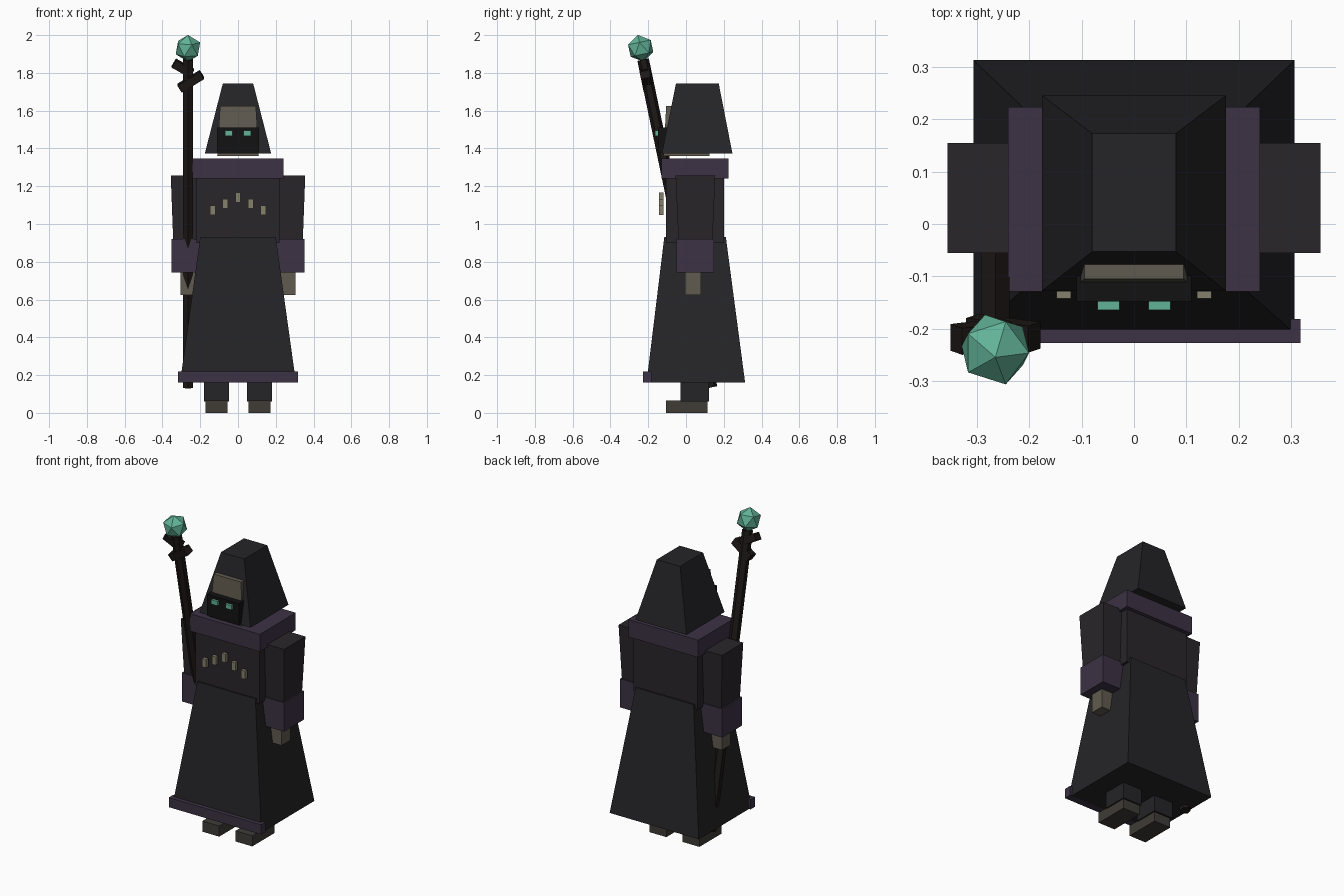
import bpy, bmesh, math
from mathutils import Matrix, Vector

if "Cube" in bpy.data.objects:
    bpy.data.objects.remove(bpy.data.objects["Cube"])


def mat(name, r, g, b):
    m = bpy.data.materials.new(name)
    m.diffuse_color = (r, g, b, 1)
    m.use_nodes = True
    m.node_tree.nodes["Principled BSDF"].inputs["Base Color"].default_value = m.diffuse_color
    return m


ROBE = mat("robe_cloth", 0.018, 0.018, 0.021)
BODY = mat("tunic_cloth", 0.022, 0.019, 0.023)
TRIM = mat("purple_trim", 0.045, 0.032, 0.058)
BONE = mat("bone", 0.12, 0.105, 0.08)
CHARM = mat("pale_charm", 0.24, 0.22, 0.15)
SHADOW = mat("shadow", 0.006, 0.006, 0.007)
WOOD = mat("dark_wood", 0.012, 0.009, 0.008)
GLOW = mat("green_glow", 0.12, 0.45, 0.31)
BOOT = mat("boot", 0.05, 0.045, 0.038)


def finish(name, bm, material):
    bmesh.ops.recalc_face_normals(bm, faces=bm.faces)
    me = bpy.data.meshes.new(name)
    bm.to_mesh(me)
    bm.free()
    me.materials.append(material)
    ob = bpy.data.objects.new(name, me)
    bpy.context.collection.objects.link(ob)
    return ob


def frustum(name, bottom, top, z0, z1, material):
    """Four-sided block; bottom and top are (x0, x1, y0, y1)."""
    bm = bmesh.new()
    rings = []
    for (x0, x1, y0, y1), z in ((bottom, z0), (top, z1)):
        rings.append([bm.verts.new((x, y, z)) for x, y in
                      ((x0, y0), (x1, y0), (x1, y1), (x0, y1))])
    a, b = rings
    bm.faces.new(a[::-1])
    bm.faces.new(b)
    for i in range(4):
        j = (i + 1) % 4
        bm.faces.new((a[i], a[j], b[j], b[i]))
    return finish(name, bm, material)


def box(name, x0, x1, y0, y1, z0, z1, material):
    return frustum(name, (x0, x1, y0, y1), (x0, x1, y0, y1), z0, z1, material)


def around(cx, cy, hx, hy):
    return (cx - hx, cx + hx, cy - hy, cy + hy)


# Robe, torso and trims
frustum("robe_skirt", around(0, 0.052, 0.307, 0.261), around(0, 0.048, 0.2, 0.163), 0.16, 0.93, ROBE)
box("hem_trim", -0.318, 0.318, -0.227, -0.182, 0.16, 0.22, TRIM)
box("torso", -0.22, 0.22, -0.105, 0.2, 0.90, 1.27, BODY)
box("collar", -0.241, 0.241, -0.129, 0.224, 1.24, 1.348, TRIM)

# Head, hood and face
frustum("head", around(0, 0.003, 0.11, 0.122), around(0, 0.003, 0.095, 0.108), 1.36, 1.625, BONE)
frustum("hood", around(0, 0.059, 0.176, 0.187), around(0, 0.06, 0.08, 0.113), 1.372, 1.745, ROBE)
box("face_shadow", -0.11, 0.11, -0.148, -0.09, 1.378, 1.512, SHADOW)

# Chest charms in an arch
for i in range(-2, 3):
    x, z = i * 0.067, 1.141 - abs(i) * 0.034
    box("chest_charm", x - 0.014, x + 0.014, -0.142, -0.12, z - 0.026, z + 0.026, CHARM)

# Paired parts
for s in (-1, 1):
    box("eye", s * 0.049 - 0.021, s * 0.049 + 0.021, -0.164, -0.145, 1.467, 1.494, GLOW)
    c = s * 0.25
    frustum("sleeve", around(c, 0.05, 0.093, 0.09), around(c, 0.05, 0.106, 0.105), 0.91, 1.257, BODY)
    box("cuff", c - 0.102, c + 0.102, -0.05, 0.147, 0.742, 0.92, TRIM)
    box("hand", c - 0.054, c + 0.054, -0.005, 0.08, 0.625, 0.75, BONE)
    c = s * 0.114
    box("leg", c - 0.066, c + 0.066, -0.03, 0.123, 0.06, 0.30, ROBE)
    box("foot", c - 0.058, c + 0.058, -0.105, 0.113, 0, 0.066, BOOT)

# Leaning hexagonal staff
low, high = Vector((-0.265, 0.135, 0.135)), Vector((-0.265, -0.227, 1.87))
axis = high - low
tilt = Matrix.Rotation(math.atan2(-axis.y, axis.z), 4, 'X')
bm = bmesh.new()
bmesh.ops.create_cone(bm, cap_ends=True, segments=6, radius1=0.031, radius2=0.031,
                      depth=axis.length, matrix=Matrix.Translation((low + high) / 2) @ tilt)
finish("staff_shaft", bm, WOOD)

# Crossed twigs below the orb
for cx, cy, cz, length, angle in ((-0.292, -0.215, 1.825, 0.11, 30), (-0.25, -0.209, 1.755, 0.14, -32)):
    bm = bmesh.new()
    bmesh.ops.create_cube(bm, size=1, matrix=Matrix.Translation((cx, cy, cz)) @ tilt
                          @ Matrix.Rotation(math.radians(angle), 4, 'Y')
                          @ Matrix.Diagonal((length, 0.052, 0.045, 1)))
    finish("staff_twig", bm, WOOD)

# Faceted orb
bm = bmesh.new()
bmesh.ops.create_icosphere(bm, subdivisions=1, radius=0.072,
                           matrix=Matrix.Translation((-0.265, -0.24, 1.93)) @ tilt)
finish("staff_orb", bm, GLOW)
